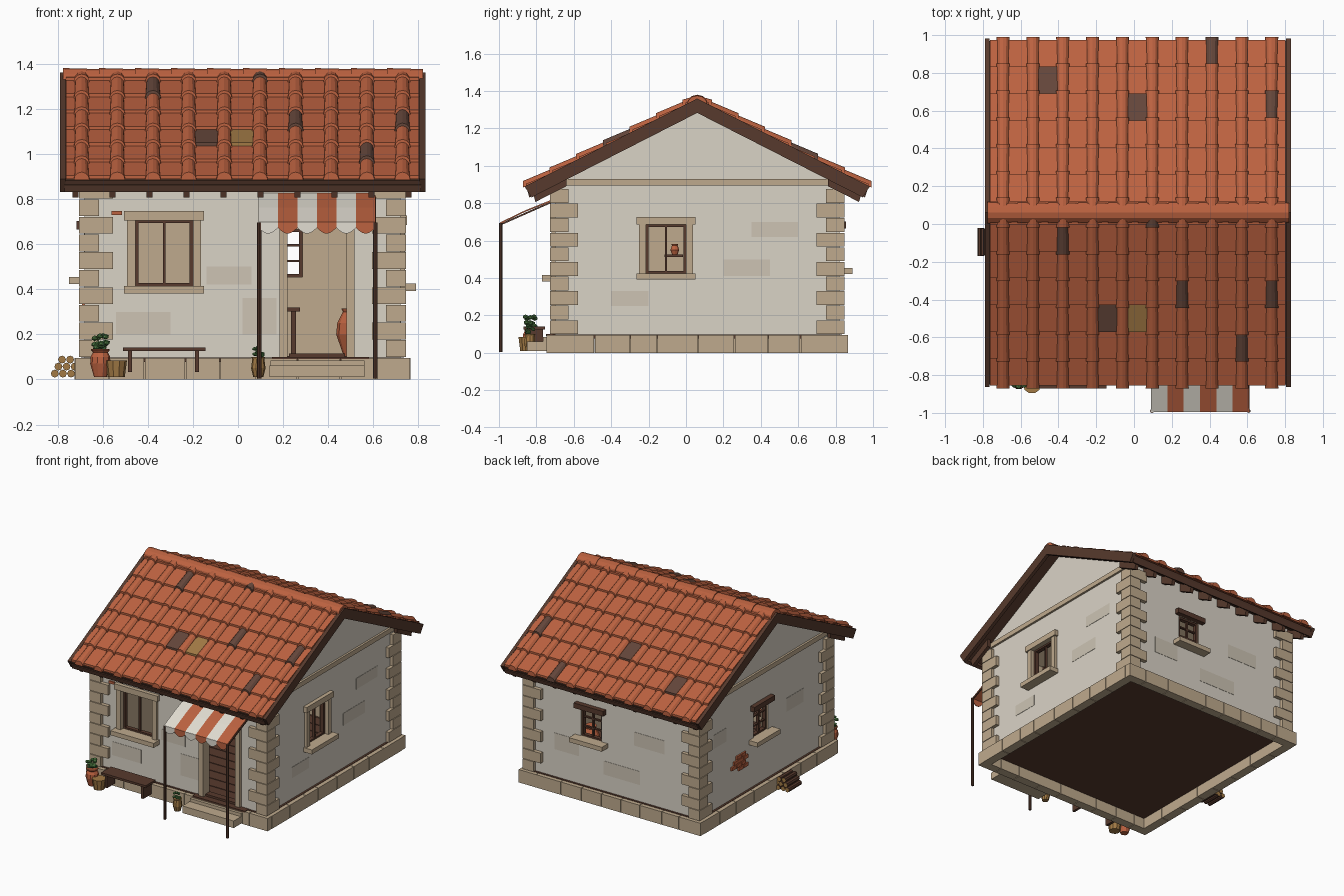
import bpy, bmesh, math, random
from mathutils import Vector

if "Cube" in bpy.data.objects:
    bpy.data.objects.remove(bpy.data.objects["Cube"])

random.seed(4)


def material(name, hexcode):
    m = bpy.data.materials.new(name)
    lin = []
    for i in (0, 2, 4):
        c = int(hexcode[i:i + 2], 16) / 255
        lin.append(c / 12.92 if c <= 0.04045 else ((c + 0.055) / 1.055) ** 2.4)
    m.diffuse_color = (*lin, 1)
    m.use_nodes = True
    m.node_tree.nodes["Principled BSDF"].inputs["Base Color"].default_value = m.diffuse_color
    return m


PLASTER, PATCH, STONE = material("plaster", "DAD3C6"), material("worn plaster", "CDC4B4"), material("stone", "BFAA8D")
TILE, OLD_TILE, OCHRE = material("terracotta", "BC6240"), material("old tile", "64463A"), material("ochre wood", "A27A45")
WOOD, GREEN, CREAM = material("dark wood", "573A2D"), material("leaf green", "4C7A42"), material("cream cloth", "E2DDD2")


def loft(bm, rings, mi=0):
    """Closed solid through a list of equal-sized rings."""
    vs = [[bm.verts.new(p) for p in r] for r in rings]
    n = len(vs[0])
    fs = [bm.faces.new(vs[0][::-1]), bm.faces.new(vs[-1])]
    for a, b in zip(vs, vs[1:]):
        fs += [bm.faces.new((a[i], a[(i + 1) % n], b[(i + 1) % n], b[i])) for i in range(n)]
    for f in fs:
        f.material_index = mi


def box(bm, x0, x1, y0, y1, z0, z1, mi=0):
    loft(bm, [[(x0, y0, z), (x1, y0, z), (x1, y1, z), (x0, y1, z)] for z in (z0, z1)], mi)


def lathe(bm, x, y, profile, n=10, mi=0):
    loft(bm, [[(x + r * math.cos(6.2832 * i / n), y + r * math.sin(6.2832 * i / n), z) for i in range(n)]
              for r, z in profile], mi)


def finish(name, bm, *mats):
    bmesh.ops.recalc_face_normals(bm, faces=bm.faces)
    me = bpy.data.meshes.new(name)
    bm.to_mesh(me)
    bm.free()
    ob = bpy.data.objects.new(name, me)
    bpy.context.collection.objects.link(ob)
    for m in mats:
        me.materials.append(m)
    return ob


def boxes(name, mat, *dims):
    bm = bmesh.new()
    for d in dims:
        box(bm, *d)
    return finish(name, bm, mat)


# Wall planes and ridge
X0, X1, Y0, Y1, YR, SL = -0.68, 0.72, -0.70, 0.82, 0.06, 0.51


def on_wall(wall, u0, u1, o0, o1, z0, z1):
    """Box dimensions from a position along a wall and an outward depth."""
    if wall in ("front", "back"):
        a, b = (Y0 - o1, Y0 - o0) if wall == "front" else (Y1 + o0, Y1 + o1)
        return (u0, u1, a, b, z0, z1)
    a, b = (X0 - o1, X0 - o0) if wall == "left" else (X1 + o0, X1 + o1)
    return (a, b, u0, u1, z0, z1)


def house_prism(bm, inset, z0, apex):
    a, b, l, r = Y0 + inset, Y1 - inset, X0 + inset, X1 - inset
    ze = apex - SL * (YR - a)
    loft(bm, [[(x, a, z0), (x, b, z0), (x, b, ze), (x, YR, apex), (x, a, ze)] for x in (l, r)])


# Hollow gabled walls with a doorway and four window openings
bm = bmesh.new()
house_prism(bm, 0, 0.095, 1.31)
walls = finish("walls", bm, PLASTER, STONE)
bm = bmesh.new()
house_prism(bm, 0.055, 0.06, 1.27)
cutters = [finish("room_cutter", bm)]
OPENINGS = [("front", -0.455, -0.2, 0.415, 0.705), ("right", -0.215, 0.0, 0.425, 0.685),
            ("back", 0.115, 0.285, 0.455, 0.665), ("left", 0.015, 0.185, 0.455, 0.665),
            ("front", 0.22, 0.48, 0.08, 0.72)]
for w, u0, u1, z0, z1 in OPENINGS:
    cutters.append(boxes("opening_cutter", STONE, on_wall(w, u0, u1, -0.1, 0.1, z0, z1)))
bpy.context.view_layer.objects.active = walls
for c in cutters:
    c.hide_render = True
    mod = walls.modifiers.new("cut", "BOOLEAN")
    mod.operation, mod.object, mod.solver = "DIFFERENCE", c, "EXACT"
    bpy.ops.object.modifier_apply(modifier=mod.name)
    bpy.data.objects.remove(c)
for p in walls.data.polygons:  # room-side faces take the stone colour
    c = p.center
    inner = X0 + 0.01 < c.x < X1 - 0.01 and Y0 + 0.01 < c.y < Y1 - 0.01
    p.material_index = int(inner and c.z < 1.31 - SL * abs(c.y - YR) - 0.02)

# Raised floor slab with planks, above the hollow plinth ring
floor = [(X0 - 0.015, X1 + 0.015, Y0 - 0.015, Y1 + 0.015, 0.078, 0.098)]
floor += [(X0 + 0.05, X1 - 0.05, y, y + 0.093, 0.095, 0.104) for y in [Y0 + 0.05 + 0.1 * i for i in range(14)]]
boxes("floor", WOOD, *floor)

# Plinth blocks around the base
plinth = []
for w, a, b in (("front", -0.725, 0.765), ("back", -0.725, 0.765), ("left", Y0, Y1), ("right", Y0, Y1)):
    n = 9 if w in ("front", "back") else 8
    cuts = [a] + [a + (b - a) * (i + random.uniform(-0.15, 0.15)) / n for i in range(1, n)] + [b]
    plinth += [on_wall(w, p + 0.002, q - 0.002, -0.02, 0.045, 0, 0.095) for p, q in zip(cuts, cuts[1:])]
boxes("plinth", STONE, *plinth)

# Corner stones alternating long and short
quoins = []
for i in range(10):
    z = 0.1 + 0.078 * i
    lx, ly = (0.15, 0.1) if i % 2 else (0.09, 0.15)
    for sx in (0, 1):
        for sy in (0, 1):
            x = (X0 - 0.025, X0 - 0.025 + lx) if sx == 0 else (X1 + 0.025 - lx, X1 + 0.025)
            y = (Y0 - 0.028, Y0 - 0.028 + ly) if sy == 0 else (Y1 + 0.028 - ly, Y1 + 0.028)
            # two slabs form the L of each stone, leaving the room empty
            quoins.append((*x, *((y[0], Y0 + 0.02) if sy == 0 else (Y1 - 0.02, y[1])), z, z + 0.074))
            quoins.append((*((x[0], X0 + 0.02) if sx == 0 else (X1 - 0.02, x[1])), *y, z, z + 0.074))
boxes("corner_stones", STONE, *quoins)
boxes("gable_bands", STONE, *[on_wall(w, -0.66, 0.78, -0.01, 0.015, 0.895, 0.93) for w in ("left", "right")])

# Window surrounds, sills, lintels and wooden bars
stone, wood = [], []
for w, a, b, z0, z1 in OPENINGS:
    door, grand = z0 < 0.2, w in ("front", "right")
    if grand:
        stone += [on_wall(w, a - 0.037, a, -0.02, 0.02, max(z0, 0.1), z1),
                  on_wall(w, b, b + 0.037, -0.02, 0.02, max(z0, 0.1), z1),
                  on_wall(w, a - 0.05, b + 0.05, -0.02, 0.028, z1, z1 + 0.042)]
    else:
        wood.append(on_wall(w, a - 0.035, b + 0.035, -0.02, 0.035, z1, z1 + 0.037))
    if door:
        continue
    stone.append(on_wall(w, a - 0.05, b + 0.05, -0.03, 0.07, z0 - 0.033, z0))
    wood += [on_wall(w, a, a + 0.014, -0.04, -0.01, z0, z1), on_wall(w, b - 0.014, b, -0.04, -0.01, z0, z1),
             on_wall(w, a, b, -0.04, -0.01, z0, z0 + 0.012), on_wall(w, a, b, -0.04, -0.01, z1 - 0.012, z1),
             on_wall(w, (a + b) / 2 - 0.006, (a + b) / 2 + 0.006, -0.035, -0.015, z0, z1)]
    if not grand:
        wood += [on_wall(w, a, b, -0.033, -0.017, z - 0.005, z + 0.005) for z in (0.525, 0.595)]
boxes("window_and_door_stonework", STONE, *stone)
boxes("window_woodwork", WOOD, *wood)

# Worn plaster patches and exposed bricks
patches = [("front", -0.14, 0.06, 0.42, 0.5), ("front", 0.02, 0.17, 0.2, 0.36), ("front", -0.54, -0.3, 0.2, 0.3),
           ("right", 0.2, 0.45, 0.41, 0.5), ("right", -0.4, -0.2, 0.25, 0.33), ("right", 0.35, 0.6, 0.62, 0.7),
           ("back", -0.4, -0.15, 0.5, 0.6), ("back", 0.3, 0.5, 0.3, 0.42), ("back", -0.2, 0.1, 0.22, 0.32),
           ("left", -0.4, -0.2, 0.5, 0.6), ("left", 0.5, 0.65, 0.55, 0.65)]
boxes("plaster_patches", PATCH, *[on_wall(w, a, b, -0.01, 0.002, c, d) for w, a, b, c, d in patches])
bricks = [on_wall("left", 0.26 + 0.025 * (r % 2) + 0.056 * i, 0.312 + 0.025 * (r % 2) + 0.056 * i, -0.01, 0.012,
                  0.282 + 0.03 * r, 0.307 + 0.03 * r) for r in range(4) for i in range(2 + (r in (1, 2)))]
bricks.append(on_wall("front", -0.56, -0.515, -0.01, 0.01, 0.728, 0.746))
boxes("exposed_bricks", TILE, *bricks)


def slope_beam(bm, s, x0, x1, d0, d1, top, bot, slant=0.0, mi=0):
    """Beam down one roof slope; d is the distance from the ridge, s the side."""
    prof = [(d0, top), (d1 + slant, top), (d1, bot), (d0, bot)]
    loft(bm, [[(x, YR + s * d, h - SL * d) for d, h in prof] for x in (x0, x1)], mi)


# Roof deck, barge boards, fascia and rafter tails
timber = bmesh.new()
for s in (-1, 1):
    slope_beam(timber, s, -0.765, 0.805, 0, 0.895, 1.345, 1.305, 0.015)
    slope_beam(timber, s, -0.79, -0.765, 0, 0.885, 1.36, 1.283, 0.038)
    slope_beam(timber, s, 0.805, 0.83, 0, 0.885, 1.36, 1.283, 0.038)
    slope_beam(timber, s, -0.77, 0.81, 0.875, 0.897, 1.325, 1.288, 0.01)
    for i in range(10):
        x = -0.72 + 0.164 * i
        slope_beam(timber, s, x - 0.013, x + 0.013, 0.7, 0.865, 1.31, 1.248, 0.015)
finish("roof_timbers", timber, WOOD)

# Roof tiles: flat pans under tapered half-round covers, with a few odd ones
ODD = {(-1, "pan", 3, 2): 1, (-1, "pan", 4, 2): 2, (1, "pan", 1, 1): 1, (1, "pan", 4, 2): 1,
       (-1, "cover", 2, 5): 1, (-1, "cover", 6, 3): 1, (-1, "cover", 8, 1): 1, (-1, "cover", 9, 3): 1,
       (-1, "cover", 5, 6): 1, (1, "cover", 7, 0): 1, (1, "cover", 9, 2): 1}
tiles = bmesh.new()
for s in (-1, 1):
    for k in range(7):
        d1 = 0.915 - 0.142 * k
        d0 = max(d1 - 0.165, 0.01)
        for i in range(-1, 10):
            cx = -0.693 + 0.158 * i
            a, b = max(cx + 0.002, -0.763), min(cx + 0.156, 0.803)
            rings = [[(x, YR + s * d, 1.345 - SL * d + h) for x, h in ((a, lo), (b, lo), (b, lo + t), (a, lo + t))]
                     for d, lo, t in ((d0, -0.002, 0.012), (d1, 0.01, 0.016))]
            loft(tiles, rings, ODD.get((s, "pan", i, k), 0))
            if i < 0:
                continue
            rings = [[(cx + r * math.cos(math.pi * j / 6), YR + s * d, 1.345 - SL * d + h + r * math.sin(math.pi * j / 6))
                      for j in range(7)] for d, r, h in ((d0, 0.029, 0.004), (d1 + 0.016, 0.035, 0.014))]
            loft(tiles, rings, ODD.get((s, "cover", i, k), 0))
# Ridge caps
for i in range(10):
    x = -0.775 + 0.1595 * i
    loft(tiles, [[(px, YR + r * math.cos(math.pi * j / 6), 1.327 + 0.9 * r * math.sin(math.pi * j / 6))
                  for j in range(7)] for px, r in ((x, 0.059), (x + 0.1595, 0.054))])
finish("roof_tiles", tiles, TILE, OLD_TILE, OCHRE)

# Striped awning with scalloped edge, posts and rail
aw = bmesh.new()
W = 0.0865
for i in range(6):
    x = 0.09 + W * i
    loft(aw, [[(px, -0.695, 0.828), (px, -0.86, 0.762), (px, -0.993, 0.698), (px, -0.993, 0.69), (px, -0.86, 0.754),
               (px, -0.695, 0.82)] for px in (x, x + W)], (i + 1) % 2)
    edge = [(x, 0.697), (x + W, 0.697)]
    edge += [(x + W - W * j / 6, 0.672 - 0.026 * math.sin(math.pi * j / 6)) for j in range(7)]
    loft(aw, [[(px, y, z) for px, z in edge] for y in (-0.995, -0.989)], (i + 1) % 2)
finish("awning", aw, TILE, CREAM)
posts = bmesh.new()
for x in (0.095, 0.608):
    lathe(posts, x, -0.99, [(0.01, 0.005), (0.01, 0.695)], 8)
    # side arms under the cloth
    loft(posts, [[(px, -0.7, 0.82), (px, -0.99, 0.692), (px, -0.99, 0.682), (px, -0.7, 0.81)]
                 for px in (x - 0.004, x + 0.004)])
finish("awning_posts", posts, WOOD)

# Doorstep and threshold
boxes("doorstep", STONE, (0.14, 0.56, -0.85, -0.74, 0.01, 0.062), (0.145, 0.56, -0.765, -0.74, 0.062, 0.085))
boxes("threshold", WOOD, (0.15, 0.58, -0.748, -0.69, 0.09, 0.1), (0.225, 0.475, -0.70, -0.65, 0.095, 0.115))

# Bench by the window
bench = [(-0.51, -0.145, -0.87, -0.755, 0.126, 0.142)]
bench += [(x, x + 0.018, -0.86, -0.765, 0.033, 0.127) for x in (-0.487, -0.19)]
boxes("bench", WOOD, *bench)

# Pots, basket and potted plants
pots = bmesh.new()
lathe(pots, -0.61, -0.83, [(0.028, 0.01), (0.045, 0.07), (0.043, 0.1), (0.033, 0.12), (0.042, 0.13), (0.04, 0.135)])
lathe(pots, -0.54, -0.85, [(0.038, 0.01), (0.048, 0.085)], 10, 1)
lathe(pots, 0.09, -0.835, [(0.022, 0.01), (0.032, 0.05), (0.027, 0.09), (0.031, 0.1)], 10, 1)
finish("pots", pots, TILE, OCHRE)
leaves = bmesh.new()
for x, y, z, r, n in ((-0.61, -0.835, 0.168, 0.028, 18), (0.09, -0.835, 0.125, 0.019, 12)):
    for i in range(n):
        p = Vector((random.uniform(-r, r), random.uniform(-r, r), random.uniform(-r, r)))
        g = bmesh.ops.create_icosphere(leaves, subdivisions=1, radius=r * 0.6)
        bmesh.ops.scale(leaves, vec=(1, 1, 0.75), verts=g["verts"])
        bmesh.ops.translate(leaves, vec=Vector((x, y, z)) + p, verts=g["verts"])
finish("plants", leaves, GREEN)

# Stacked firewood with pale cut ends
logs = bmesh.new()
for row, n in enumerate((3, 3, 2)):
    for i in range(n):
        x, z, e = -0.812 + 0.036 * i + (0, 0.016, 0.032)[row], 0.026 + 0.031 * row, random.uniform(0, 0.012)
        loft(logs, [[(x + 0.0175 * math.cos(math.pi * j / 4), y, z + 0.0175 * math.sin(math.pi * j / 4))
                     for j in range(8)] for y in (-0.172 + e, -0.018 - e)])
for f in logs.faces:
    f.normal_update()
    f.material_index = int(abs(f.normal.y) > 0.9)
finish("firewood", logs, WOOD, OCHRE)

# Room furniture: table, wall shelf and jars
table = [(-0.05, 0.275, 0.15, 0.45, 0.302, 0.32)]
table += [(x, x + 0.022, y, y + 0.022, 0.1, 0.305) for x in (-0.03, 0.235) for y in (0.17, 0.41)]
boxes("table", WOOD, *table)
boxes("shelf", WOOD, (-0.63, -0.54, -0.115, -0.015, 0.512, 0.525))
jars = bmesh.new()
lathe(jars, 0.5, 0.4, [(0.03, 0.1), (0.065, 0.2), (0.06, 0.25), (0.035, 0.3), (0.042, 0.315)])
lathe(jars, -0.59, -0.06, [(0.015, 0.525), (0.025, 0.55), (0.016, 0.575), (0.02, 0.582)])
finish("jars", jars, TILE)
